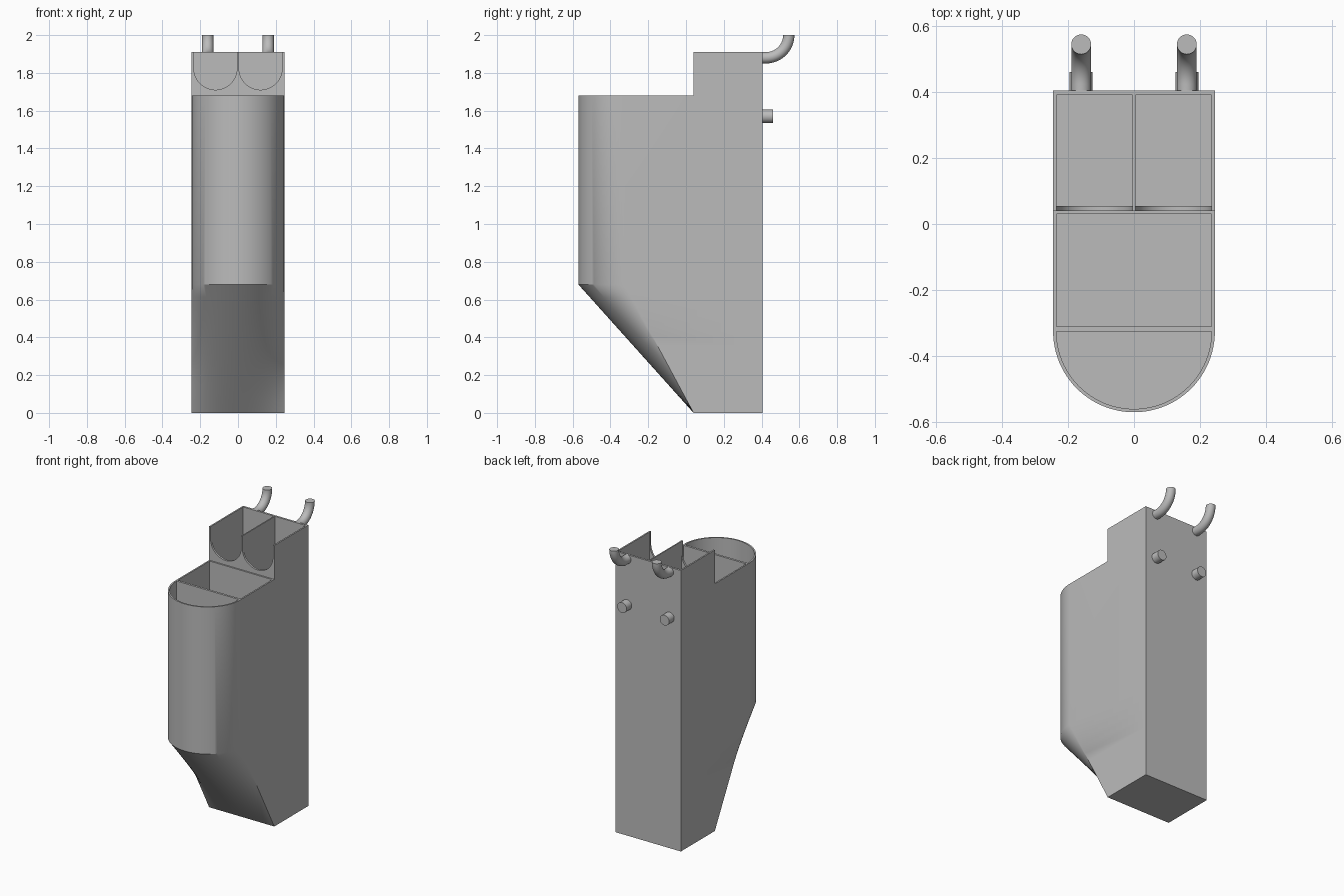
import bpy
import bmesh
from math import sin, cos, pi
from mathutils import Vector, Matrix

cube = bpy.data.objects.get("Cube")
if cube:
    bpy.data.objects.remove(cube, do_unlink=True)

R = 0.245            # half width of the body
WALL = 0.01
BACK, STEP, ARC = 0.405, 0.04, -0.325
TOP, LEDGE, BEND = 1.91, 1.68, 0.68
SEGS, LEVELS = 48, 10

grey = bpy.data.materials.new("plain_grey")
grey.use_nodes = True
grey.diffuse_color = (0.5, 0.5, 0.5, 1)
grey.node_tree.nodes["Principled BSDF"].inputs["Base Color"].default_value = (0.5, 0.5, 0.5, 1)


def make_object(name, bm):
    bmesh.ops.recalc_face_normals(bm, faces=bm.faces)
    mesh = bpy.data.meshes.new(name)
    bm.to_mesh(mesh)
    bm.free()
    mesh.materials.append(grey)
    obj = bpy.data.objects.new(name, mesh)
    bpy.context.collection.objects.link(obj)
    return obj


def skin(name, rings):
    """Closed solid through a list of matching point rings."""
    bm = bmesh.new()
    loops = [[bm.verts.new(p) for p in ring] for ring in rings]
    for a, b in zip(loops, loops[1:]):
        for i in range(len(a)):
            j = (i + 1) % len(a)
            bm.faces.new((a[i], a[j], b[j], b[i]))
    bm.faces.new(loops[0])
    bm.faces.new(loops[-1])
    return make_object(name, bm)


def box(name, x0, x1, y0, y1, z0, z1):
    plan = [(x0, y0), (x1, y0), (x1, y1), (x0, y1)]
    return skin(name, [[(x, y, z) for x, y in plan] for z in (z0, z1)])


def smooth(obj):
    bpy.ops.object.select_all(action='DESELECT')
    obj.select_set(True)
    bpy.context.view_layer.objects.active = obj
    bpy.ops.object.shade_smooth_by_angle(angle=pi / 6)


def cut(obj, cutter):
    bpy.context.view_layer.objects.active = obj
    mod = obj.modifiers.new("cut", 'BOOLEAN')
    mod.operation = 'DIFFERENCE'
    mod.solver = 'EXACT'
    mod.object = cutter
    bpy.ops.object.modifier_apply(modifier=mod.name)
    bpy.data.objects.remove(cutter, do_unlink=True)


# Body: round-fronted column whose lower front blends into a straight edge
angles = [-pi / 2 + pi * i / SEGS for i in range(SEGS + 1)]


def body_ring(z, t):
    ring = []
    for a in angles:
        x = R * ((1 - t) * sin(a) + t * 2 * a / pi)
        y = (1 - t) * (ARC - R * cos(a)) + t * STEP
        ring.append((x, y, z))
    return ring + [(R, BACK, z), (-R, BACK, z)]


rings = [body_ring(TOP, 0)]
rings += [body_ring(BEND * (1 - i / LEVELS), i / LEVELS) for i in range(LEVELS + 1)]
body = skin("holder_body", rings)

# Lower front ledge
cut(body, box("ledge_cutter", -1, 1, -1, STEP, LEDGE, 2.2))

# Front half-round pocket and middle rectangular pocket
inner = R - WALL
cut(body, skin("front_pocket_cutter", [
    [(inner * sin(a), ARC - inner * cos(a), z) for a in angles] for z in (0.7, 2.1)]))
cut(body, box("middle_pocket_cutter", -inner, inner, ARC + 0.015, STEP - WALL, 0.7, 2.1))

# Twin back pockets, each with a U-shaped notch in its front wall
for side in (-1, 1):
    x0, x1 = sorted((side * 0.004, side * inner))
    cut(body, box("back_pocket_cutter", x0, x1, STEP + 0.014, BACK - 0.014, 0.02, 2.1))
    mid, rad = (x0 + x1) / 2, (x1 - x0) / 2 - 0.001
    notch = [(mid + rad * sin(a), TOP - 0.085 - rad * cos(a)) for a in angles]
    notch += [(mid + rad, 2.1), (mid - rad, 2.1)]
    cut(body, skin("notch_cutter", [[(x, y, z) for x, z in notch] for y in (0, 0.1)]))
smooth(body)

# Rear hooks: round bars bent upward, and round stop pegs beneath them
HOOK_R, BEND_R, HOOK_Z = 0.03, 0.12, 1.88
for side, label in ((1, "left"), (-1, "right")):
    x = side * 0.16
    stations = [(BACK - 0.005, HOOK_Z, 0)]
    for i in range(17):
        a = pi / 2 * i / 16
        stations.append((0.424 + BEND_R * sin(a), HOOK_Z + BEND_R * (1 - cos(a)), a))
    hook_rings = []
    for y, z, a in stations:
        turn = Matrix.Rotation(a, 3, 'X')
        hook_rings.append([
            Vector((x, y, z)) + turn @ Vector((HOOK_R * cos(b), 0, HOOK_R * sin(b)))
            for b in (2 * pi * k / 32 for k in range(32))])
    smooth(skin(label + "_hook", hook_rings))

    peg_rings = [[(x + 0.035 * cos(b), y, 1.57 + 0.035 * sin(b))
                  for b in (2 * pi * k / 32 for k in range(32))]
                 for y in (BACK - 0.005, 0.46)]
    smooth(skin(label + "_peg", peg_rings))
